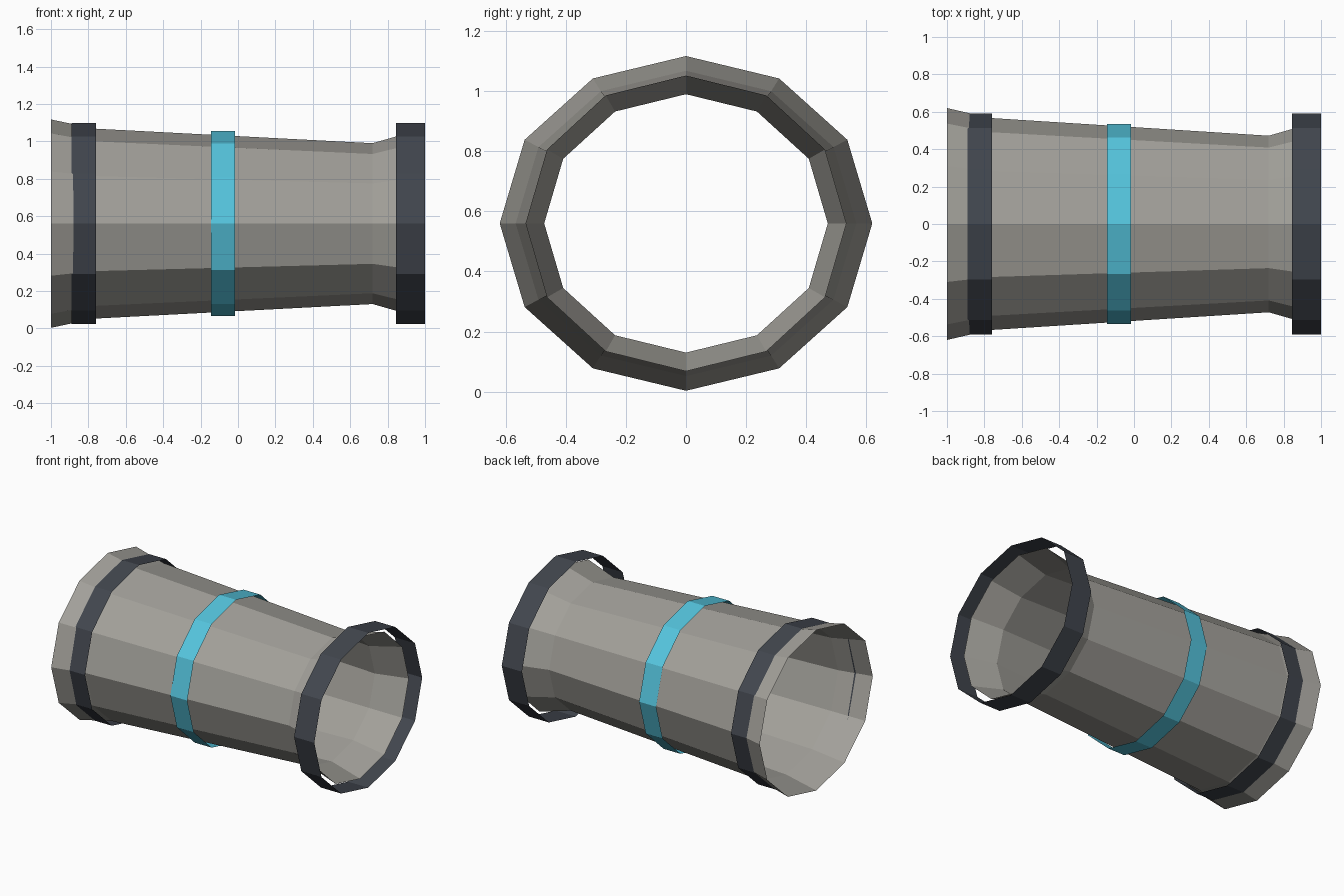
import bpy
import bmesh
from math import cos, sin, tau

SIDES = 12
CENTRE_Z = 0.56

cube = bpy.data.objects.get("Cube")
if cube:
    bpy.data.objects.remove(cube, do_unlink=True)


def make_material(name, colour):
    mat = bpy.data.materials.new(name)
    mat.use_nodes = True
    mat.diffuse_color = (*colour, 1)
    bsdf = mat.node_tree.nodes["Principled BSDF"]
    bsdf.inputs["Base Color"].default_value = (*colour, 1)
    bsdf.inputs["Roughness"].default_value = 0.8
    return mat


def make_tube(name, rings, mat):
    """Open faceted tube along x; each ring is (x, y radius, z radius)."""
    bm = bmesh.new()
    loops = []
    for x, ry, rz in rings:
        angles = [tau * i / SIDES for i in range(SIDES)]
        loops.append([bm.verts.new((x, ry * cos(a), CENTRE_Z + rz * sin(a)))
                      for a in angles])
    for near, far in zip(loops, loops[1:]):
        for i in range(SIDES):
            j = (i + 1) % SIDES
            bm.faces.new((near[i], near[j], far[j], far[i]))
    # Make every face point away from the tube's axis
    bm.normal_update()
    for face in bm.faces:
        mid = face.calc_center_median()
        if face.normal.y * mid.y + face.normal.z * (mid.z - CENTRE_Z) < 0:
            face.normal_flip()
    mesh = bpy.data.meshes.new(name)
    bm.to_mesh(mesh)
    bm.free()
    mesh.materials.append(mat)
    obj = bpy.data.objects.new(name, mesh)
    bpy.context.collection.objects.link(obj)
    return obj


def make_band(name, start, end, ry, rz, mat):
    return make_tube(name, [(start, ry, rz), (end, ry, rz)], mat)


grey = make_material("warm grey", (0.36, 0.35, 0.32))
dark = make_material("dark slate", (0.053, 0.061, 0.076))
blue = make_material("bright blue", (0.09, 0.55, 0.72))

# Tapered shell with a flare at each end
make_tube("tube_shell", [(-1.0, 0.62, 0.557), (-0.77, 0.567, 0.508),
                         (0.72, 0.472, 0.43), (0.937, 0.534, 0.492)], grey)

# Thin straight bands around the shell
make_band("wide_end_band", -0.89, -0.76, 0.592, 0.537, dark)
make_band("narrow_end_band", 0.845, 1.0, 0.592, 0.537, dark)
make_band("middle_band", -0.145, -0.015, 0.535, 0.495, blue)
